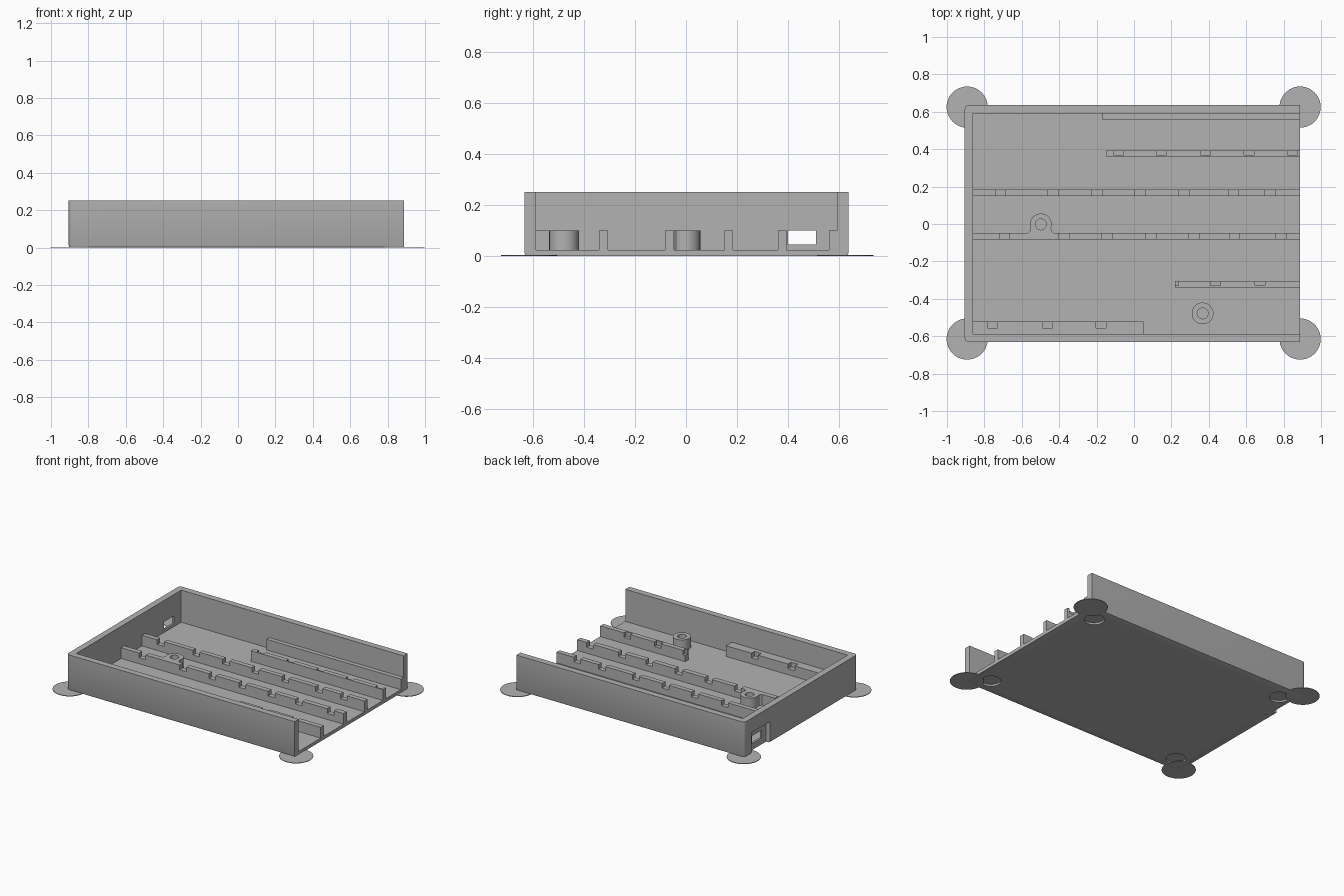
import bpy
import bmesh
from math import radians
from mathutils import Matrix, Vector

old = bpy.data.objects.get("Cube")
if old:
    bpy.data.objects.remove(old, do_unlink=True)

grey = bpy.data.materials.new("plain grey plastic")
grey.use_nodes = True
colour = (0.45, 0.45, 0.45, 1)
grey.diffuse_color = colour
grey.node_tree.nodes["Principled BSDF"].inputs["Base Color"].default_value = colour

# Main dimensions
LEFT, RIGHT, FRONT, BACK, TOP = -0.905, 0.888, -0.632, 0.636, 0.252
WALL, FLOOR, RIB_TOP, NOTCH_Z = 0.045, 0.024, 0.1, 0.067


def add_box(bm, x, y, z):
    size = Vector((x[1] - x[0], y[1] - y[0], z[1] - z[0]))
    mid = Vector((x[0] + x[1], y[0] + y[1], z[0] + z[1])) / 2
    return bmesh.ops.create_cube(
        bm, size=1, matrix=Matrix.Translation(mid) @ Matrix.Diagonal(size).to_4x4())


def add_cylinder(bm, x, y, z, r):
    bmesh.ops.create_cone(
        bm, cap_ends=True, segments=48, radius1=r, radius2=r, depth=z[1] - z[0],
        matrix=Matrix.Translation((x, y, (z[0] + z[1]) / 2)))


def finish(bm, name):
    mesh = bpy.data.meshes.new(name)
    bm.to_mesh(mesh)
    bm.free()
    obj = bpy.data.objects.new(name, mesh)
    bpy.context.collection.objects.link(obj)
    mesh.materials.append(grey)
    return obj


def select(obj):
    bpy.ops.object.select_all(action='DESELECT')
    obj.select_set(True)
    bpy.context.view_layer.objects.active = obj


def cut(obj, cutter_bm):
    cutter = finish(cutter_bm, "cutter")
    cutter.hide_render = True
    select(obj)
    mod = obj.modifiers.new("cut", 'BOOLEAN')
    mod.operation, mod.solver, mod.object = 'DIFFERENCE', 'EXACT', cutter
    bpy.ops.object.modifier_apply(modifier=mod.name)
    bpy.data.objects.remove(cutter, do_unlink=True)


def smooth(obj):
    select(obj)
    bpy.ops.object.shade_smooth_by_angle(angle=radians(30))


# Tray: rounded closed-end corners, softened bottom edges, open on one end
bm = bmesh.new()
add_box(bm, (LEFT, RIGHT), (FRONT, BACK), (0, TOP))
corners = [e for e in bm.edges if all(v.co.x < 0 for v in e.verts)
           and abs(e.verts[0].co.z - e.verts[1].co.z) > 0.1]
bmesh.ops.bevel(bm, geom=corners, offset=0.022, segments=6, profile=0.5, affect='EDGES')
bottom = [e for e in bm.edges if all(v.co.z < 0.001 for v in e.verts)
          and not all(v.co.x > RIGHT - 0.001 for v in e.verts)]
bmesh.ops.bevel(bm, geom=bottom, offset=0.01, segments=2, profile=0.5, affect='EDGES')
tray = finish(bm, "tray")

cavity = bmesh.new()
add_box(cavity, (LEFT + WALL, RIGHT + 0.1), (FRONT + WALL, BACK - WALL), (FLOOR, TOP + 0.1))
cut(tray, cavity)

# Plug pocket and its opening through the end wall
pocket = bmesh.new()
add_box(pocket, (LEFT - 0.1, LEFT + 0.03), (0.35, 0.56), (-0.1, 0.15))
cut(tray, pocket)
opening = bmesh.new()
add_box(opening, (LEFT - 0.1, LEFT + 0.1), (0.4, 0.51), (0.045, 0.1))
cut(tray, opening)

# Round foot recesses under the floor
feet = bmesh.new()
for x in (-0.785, 0.77):
    for y in (-0.515, 0.52):
        add_cylinder(feet, x, y, (-0.05, 0.013), 0.065)
cut(tray, feet)
smooth(tray)

# Thin corner discs
for side, x in (("right", LEFT + 0.013), ("left", RIGHT)):
    for end, y in (("front", -0.615), ("back", 0.625)):
        bm = bmesh.new()
        add_cylinder(bm, x, y, (0, 0.004), 0.11)
        smooth(finish(bm, f"corner_disc_{end}_{side}"))

# Ribs: name, x range, y range, y range of notches, notch starts
INNER = LEFT + WALL
ribs = [
    ("back_wall_rib", (-0.17, RIGHT), (0.56, BACK - WALL), None, ()),
    ("back_rib", (-0.15, RIGHT), (0.36, 0.394), (0.37, 0.5), (-0.11, 0.12, 0.355, 0.588, 0.82)),
    ("middle_back_rib", (INNER, RIGHT), (0.15, 0.184), (0.1, 0.25),
     (-0.74, -0.46, -0.225, 0.005, 0.24, 0.505, 0.7)),
    ("middle_front_rib", (INNER, RIGHT), (-0.083, -0.047), (-0.2, 0),
     (-0.72, -0.4, -0.17, 0.065, 0.295, 0.51, 0.76)),
    ("front_rib", (0.22, RIGHT), (-0.34, -0.305), (-0.33, -0.2), (0.185, 0.41, 0.648)),
    ("front_wall_rib", (INNER, 0.05), (FRONT + WALL, -0.522), (-0.556, -0.4),
     (-0.782, -0.49, -0.202)),
]
for name, xs, ys, notch_y, starts in ribs:
    bm = bmesh.new()
    add_box(bm, xs, ys, (FLOOR - 0.004, RIB_TOP))
    rib = finish(bm, name)
    if starts:
        notches = bmesh.new()
        for x in starts:
            add_box(notches, (x, x + 0.053), notch_y, (NOTCH_Z, RIB_TOP + 0.1))
        cut(rib, notches)

# Screw posts with blind holes
for name, x, y in (("back_screw_post", -0.498, -0.002), ("front_screw_post", 0.367, -0.478)):
    bm = bmesh.new()
    add_cylinder(bm, x, y, (FLOOR - 0.004, RIB_TOP), 0.058)
    post = finish(bm, name)
    hole = bmesh.new()
    add_cylinder(hole, x, y, (FLOOR, RIB_TOP + 0.1), 0.029)
    cut(post, hole)
    smooth(post)

# Flared webs joining the back post to its rib
for side, s in (("left", 1), ("right", -1)):
    bm = bmesh.new()
    outline = [(0.035, -0.047), (0.068, -0.047), (0.057, -0.036), (0.054, -0.022)]
    face = bm.faces.new([bm.verts.new((-0.498 + s * x, y, FLOOR)) for x, y in outline])
    top = bmesh.ops.extrude_face_region(bm, geom=[face])["geom"]
    bmesh.ops.translate(bm, vec=(0, 0, RIB_TOP - FLOOR),
                        verts=[v for v in top if isinstance(v, bmesh.types.BMVert)])
    bmesh.ops.recalc_face_normals(bm, faces=bm.faces)
    finish(bm, "post_web_" + side)
